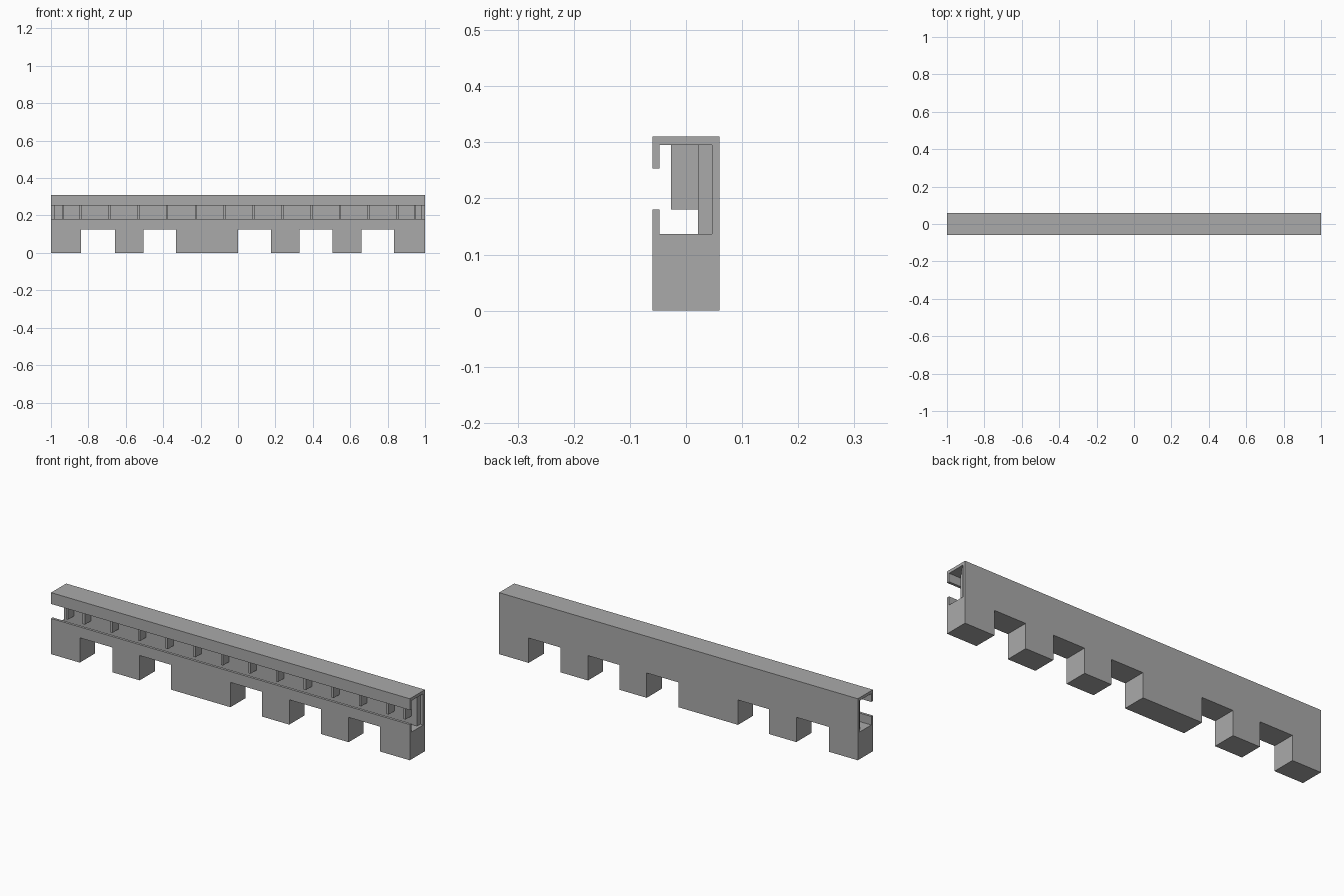
import bpy
import bmesh

default = bpy.data.objects.get("Cube")
if default:
    bpy.data.objects.remove(default, do_unlink=True)

# One plain grey for the whole model
GREY = (0.4, 0.4, 0.4, 1.0)
grey = bpy.data.materials.new("plain_grey")
grey.use_nodes = True
grey.diffuse_color = GREY
grey.node_tree.nodes["Principled BSDF"].inputs["Base Color"].default_value = GREY


def prism(name, profile, x0, x1):
    """Extrude a (y, z) outline from x0 to x1."""
    bm = bmesh.new()
    face = bm.faces.new([bm.verts.new((x0, y, z)) for y, z in profile])
    grown = bmesh.ops.extrude_face_region(bm, geom=[face])["geom"]
    verts = [g for g in grown if isinstance(g, bmesh.types.BMVert)]
    bmesh.ops.translate(bm, verts=verts, vec=(x1 - x0, 0, 0))
    bmesh.ops.recalc_face_normals(bm, faces=bm.faces)
    mesh = bpy.data.meshes.new(name)
    bm.to_mesh(mesh)
    bm.free()
    mesh.materials.append(grey)
    obj = bpy.data.objects.new(name, mesh)
    bpy.context.collection.objects.link(obj)
    return obj


def box(name, x0, x1, y0, y1, z0, z1):
    return prism(name, [(y0, z0), (y1, z0), (y1, z1), (y0, z1)], x0, x1)


# Long body: solid base, channel open to the front, lips above and below
FRONT, BACK, TOP = -0.06, 0.06, 0.31
LIP, WALL, FLOOR, CEILING = -0.047, 0.046, 0.137, 0.295
body = prism("channel_body", [
    (FRONT, 0), (BACK, 0), (BACK, TOP), (FRONT, TOP),
    (FRONT, 0.253), (LIP, 0.253), (LIP, CEILING), (WALL, CEILING),
    (WALL, FLOOR), (LIP, FLOOR), (LIP, 0.18), (FRONT, 0.18)], -1, 1)

# Notches cut through the underside
notches = [(-0.84, -0.657), (-0.506, -0.332), (0, 0.177), (0.328, 0.504), (0.659, 0.835)]
for x0, x1 in notches:
    cutter = box("notch_cutter", x0, x1, -0.1, 0.1, -0.1, 0.125)
    cutter.hide_render = True
    cut = body.modifiers.new("notch", "BOOLEAN")
    cut.operation = "DIFFERENCE"
    cut.solver = "EXACT"
    cut.object = cutter
    bpy.context.view_layer.objects.active = body
    bpy.ops.object.modifier_apply(modifier=cut.name)
    bpy.data.objects.remove(cutter, do_unlink=True)

# Backing strip against the rear wall, stopping short of the ends
RIB_BACK = 0.021
box("backing_strip", -0.984, 0.984, RIB_BACK, WALL, FLOOR, CEILING)

# Evenly spaced ribs with one extra near each end
centres = [0.006 + 0.154 * (i - 5.5) for i in range(12)] + [-0.935, 0.947]
for i, x in enumerate(sorted(centres)):
    box(f"rib_{i + 1}", x - 0.006, x + 0.006, -0.027, RIB_BACK, 0.18, CEILING)
